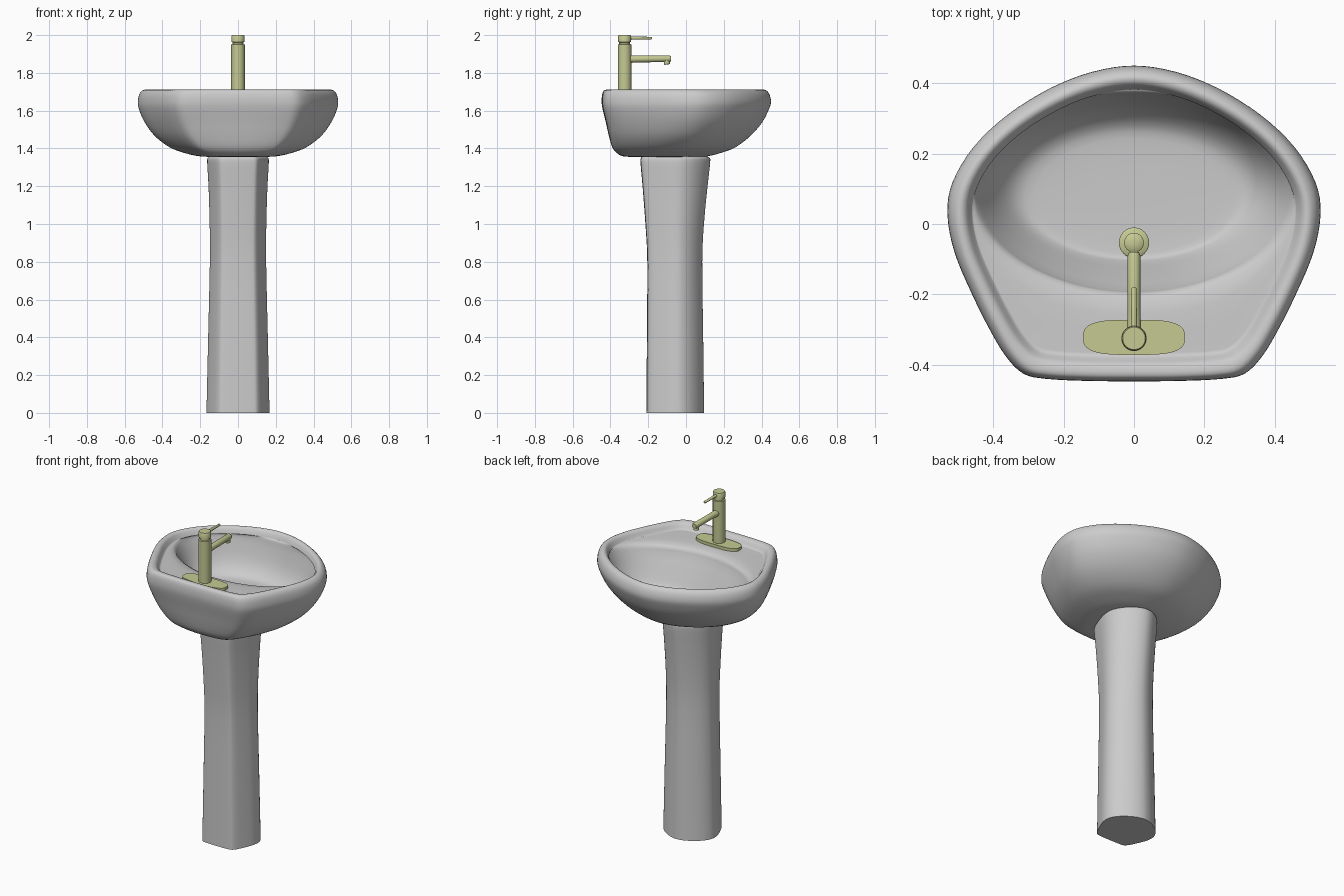
import bpy, bmesh, math
from mathutils import Vector

if "Cube" in bpy.data.objects:
    bpy.data.objects.remove(bpy.data.objects["Cube"])


def spline(pts, steps, closed=False):
    """Catmull-Rom through tuples of any dimension."""
    n, out = len(pts), []
    get = (lambda i: pts[i % n]) if closed else (lambda i: pts[max(0, min(n - 1, i))])
    for i in range(n if closed else n - 1):
        p = [get(i + k) for k in (-1, 0, 1, 2)]
        for s in range(steps):
            t = s / steps
            out.append(tuple(0.5 * (2 * b + (c - a) * t + (2 * a - 5 * b + 4 * c - d) * t * t
                                    + (3 * b - a - 3 * c + d) * t ** 3) for a, b, c, d in zip(*p)))
    if not closed:
        out.append(tuple(pts[-1]))
    return out


# Shared plan outline (flat front, round back), normalised to -1..1
half = [(0, -.447), (.13, -.446), (.25, -.44), (.315, -.425), (.365, -.375), (.41, -.30),
        (.46, -.20), (.51, -.08), (.53, .03), (.515, .12), (.455, .22), (.36, .31),
        (.24, .385), (.12, .432), (0, .45)]
full = half + [(-x, y) for x, y in half[-2:0:-1]]
outline = [(x / .53, (y + .447) / .897 * 2 - 1) for x, y in spline(full, 4, True)]

metal = bpy.data.materials.new("tap_metal")
metal.diffuse_color = (0.56, 0.59, 0.29, 1)
metal.use_nodes = True
metal.node_tree.nodes["Principled BSDF"].inputs["Base Color"].default_value = metal.diffuse_color


def finish(name, bm, mat=None, angle=40):
    bmesh.ops.recalc_face_normals(bm, faces=bm.faces)
    me = bpy.data.meshes.new(name)
    bm.to_mesh(me)
    bm.free()
    ob = bpy.data.objects.new(name, me)
    bpy.context.collection.objects.link(ob)
    if mat:
        me.materials.append(mat)
    bpy.ops.object.select_all(action='DESELECT')
    ob.select_set(True)
    bpy.context.view_layer.objects.active = ob
    bpy.ops.object.shade_smooth_by_angle(angle=math.radians(angle))
    return ob


def skin(name, loops, mat=None, angle=40):
    """Bridge equal-length point loops and cap both ends."""
    bm = bmesh.new()
    rings = [[bm.verts.new(p) for p in loop] for loop in loops]
    n = len(rings[0])
    for a, b in zip(rings, rings[1:]):
        for i in range(n):
            j = (i + 1) % n
            bm.faces.new((a[i], a[j], b[j], b[i]))
    bm.faces.new(rings[0])
    bm.faces.new(rings[-1])
    return finish(name, bm, mat, angle)


def plan_ring(mix, hw, y0, y1, z):
    """Outline fitted to a box; mix blends it towards an ellipse."""
    loop = []
    for u, v in outline:
        a = math.atan2(v, u)
        px, py = u + (math.cos(a) - u) * mix, v + (math.sin(a) - v) * mix
        loop.append((px * hw, (y0 + y1) / 2 + py * (y1 - y0) / 2, z))
    return loop


def tube(name, start, axis, profile, mat=metal, n=32):
    """Turned part: profile is (distance along axis, radius)."""
    rot = Vector((0, 0, 1)).rotation_difference(Vector(axis))
    return skin(name, [[Vector(start) + rot @ Vector((r * math.cos(2 * math.pi * i / n),
                                                      r * math.sin(2 * math.pi * i / n), d))
                        for i in range(n)] for d, r in profile], mat)


# Basin: outer shell, rim, tap deck, bowl
basin = [(.30, .10, -.25, .05, 1.355), (.30, .20, -.33, .11, 1.358), (.25, .28, -.365, .18, 1.375),
         (.20, .36, -.39, .26, 1.405), (.12, .44, -.408, .34, 1.465), (.05, .495, -.425, .405, 1.54),
         (0, .525, -.442, .44, 1.61), (0, .53, -.447, .45, 1.65), (0, .521, -.443, .44, 1.69),
         (0, .50, -.43, .42, 1.71), (0, .48, -.40, .40, 1.706), (0, .466, -.383, .387, 1.685),
         (0, .46, -.372, .383, 1.675), (.15, .457, -.35, .381, 1.673), (1, .45, -.215, .374, 1.665),
         (1, .43, -.185, .364, 1.62), (1, .385, -.135, .33, 1.52), (1, .33, -.105, .28, 1.458),
         (1, .25, -.085, .22, 1.445), (1, .08, .0, .12, 1.442)]
skin("basin", [plan_ring(*r) for r in spline(basin, 3)], angle=60)

# Pedestal
pedestal = [(0, .167, -.21, .096, 0), (0, .158, -.207, .091, .4), (0, .149, -.205, .086, .8),
            (0, .150, -.215, .095, 1.0), (0, .156, -.23, .114, 1.2), (0, .163, -.241, .128, 1.325),
            (0, .159, -.238, .125, 1.35), (0, .145, -.225, .11, 1.358)]
skin("pedestal", [plan_ring(*r) for r in spline(pedestal, 3)], angle=50)

# Tap base plate with rounded ends
plate = []
for i in range(64):
    a = 2 * math.pi * i / 64
    c, s = math.cos(a), math.sin(a)
    plate.append((math.copysign(abs(c) ** .6, c) * .145, math.copysign(abs(s) ** .7, s) * .05 - .322))
skin("tap_plate", [[(x, y, z) for x, y in plate] for z in (1.668, 1.69)], metal)

# Tap body with groove below the cap
tube("tap_body", (0, -.325, 1.67), (0, 0, 1),
     [(0, .036), (.28, .036), (.282, .029), (.292, .029), (.294, .035), (.325, .035), (.33, .032)])

# Spout with downturned nozzle
tube("spout", (0, -.32, 1.873), (0, 1, 0.01), [(0, .021), (.08, .018), (.23, .018), (.24, .014)])
tube("nozzle", (0, -.105, 1.88), (0, 0.15, -1), [(0, .016), (.034, .016), (.036, .013)])

# Lever handle
tube("lever", (0, -.32, 1.984), (0, 1, 0), [(0, .009), (.137, .007), (.14, .005)], n=16)

# Drain ring and stopper
tube("drain_ring", (0, -.053, 1.44), (0, 0, 1), [(0, .043), (.022, .043), (.026, .038)])
tube("drain_stopper", (0, -.053, 1.46), (0, 0, 1), [(0, .028), (.012, .028), (.017, .02), (.019, .008)])
